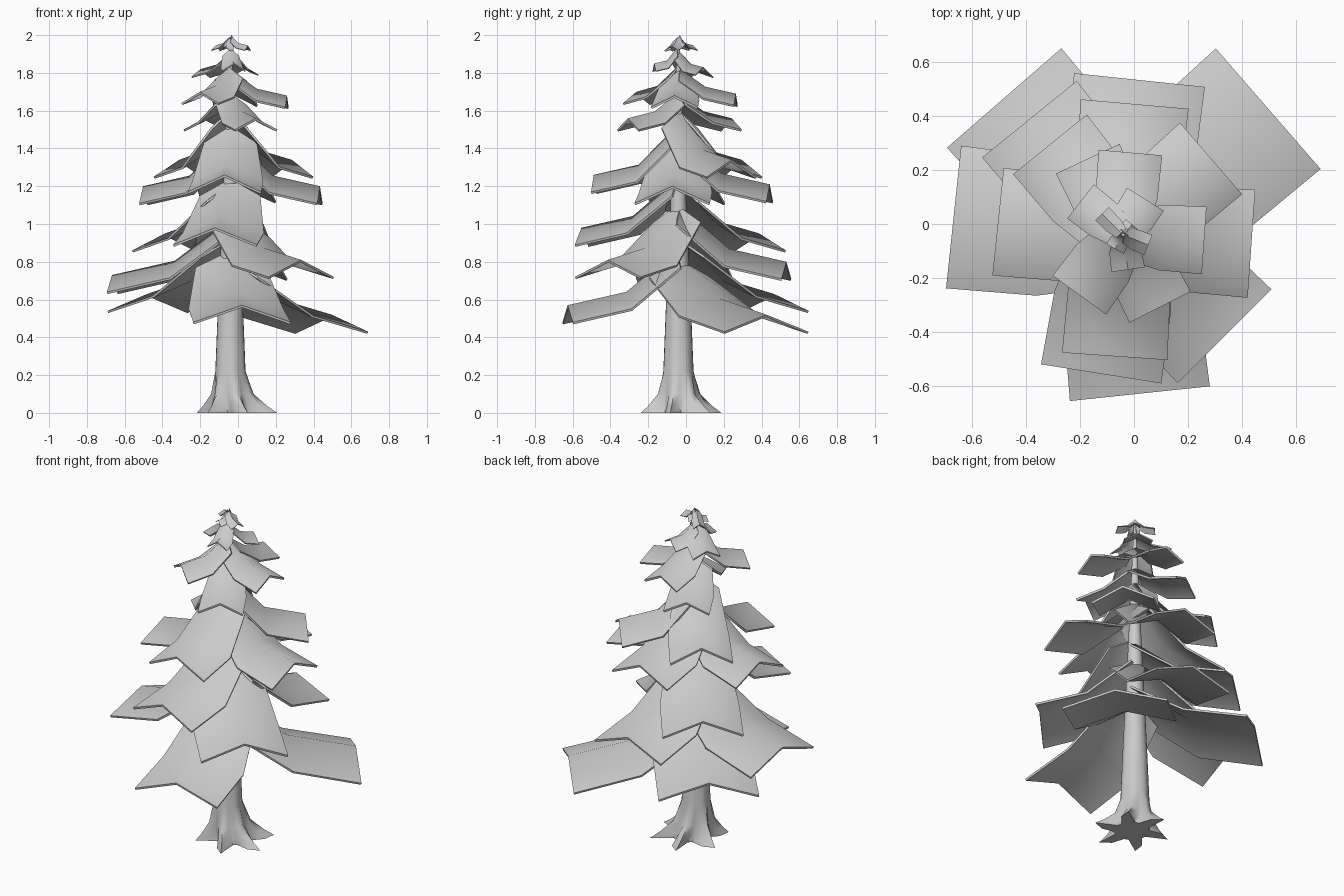
import bpy
import bmesh
from math import sin, cos, radians, pi

cube = bpy.data.objects.get("Cube")
if cube:
    bpy.data.objects.remove(cube, do_unlink=True)

grey = bpy.data.materials.new("plain grey")
grey.use_nodes = True
COLOUR = (0.6, 0.6, 0.6, 1)
grey.diffuse_color = COLOUR
grey.node_tree.nodes["Principled BSDF"].inputs["Base Color"].default_value = COLOUR

AXIS = -0.04  # trunk axis in x and y


def finish(name, bm, angle):
    bmesh.ops.recalc_face_normals(bm, faces=bm.faces)
    mesh = bpy.data.meshes.new(name)
    bm.to_mesh(mesh)
    bm.free()
    mesh.materials.append(grey)
    obj = bpy.data.objects.new(name, mesh)
    bpy.context.collection.objects.link(obj)
    bpy.ops.object.select_all(action='DESELECT')
    obj.select_set(True)
    bpy.context.view_layer.objects.active = obj
    bpy.ops.object.shade_smooth_by_angle(angle=radians(angle))
    return obj


def branch(name, heading, reach, half, z, drop, rise):
    """Bent sheet with a ridge; z is the height of the drooping outer corners."""
    bm = bmesh.new()
    a = radians(heading)
    crest = z + drop
    # radius, half width and ridge height from trunk to tip
    rows = [(0.01, half * 0.72, crest + rise),
            (reach * 0.47, half * 0.97, crest + reach * 0.12),
            (reach, half, crest)]
    grid = []
    for r, w, h in rows:
        row = []
        for s in (-1, 0, 1):
            x = AXIS + r * cos(a) - s * w * sin(a)
            y = AXIS + r * sin(a) + s * w * cos(a)
            row.append(bm.verts.new((x, y, h - drop * abs(s))))
        grid.append(row)
    for i in range(2):
        for j in range(2):
            bm.faces.new((grid[i][j], grid[i + 1][j],
                          grid[i + 1][j + 1], grid[i][j + 1]))
    bmesh.ops.recalc_face_normals(bm, faces=bm.faces)
    if sum(f.normal.z for f in bm.faces) < 0:
        bmesh.ops.reverse_faces(bm, faces=bm.faces)
    bmesh.ops.solidify(bm, geom=bm.faces[:], thickness=min(0.012, reach * 0.04))
    return finish(name, bm, 60)


# Trunk with a star of six roots
bm = bmesh.new()
SIDES = 24
# height, base radius, root length, axis shift
profile = [(0, 0.13, 0.11, 0.035), (0.035, 0.12, 0.07, 0.025),
           (0.1, 0.1, 0.02, 0.01), (0.22, 0.08, 0, 0), (0.55, 0.067, 0, 0),
           (1.1, 0.042, 0, 0), (1.6, 0.022, 0, 0), (1.97, 0.006, 0, 0)]
rings = []
for z, r, root, shift in profile:
    ring = []
    for k in range(SIDES):
        a = 2 * pi * k / SIDES
        lobe = max(0, cos(6 * (a + radians(80)))) * 1.3 - 0.3
        rad = r + root * lobe
        ring.append(bm.verts.new((AXIS + shift + rad * cos(a),
                                  AXIS + shift * 0.4 + rad * sin(a), z)))
    rings.append(ring)
for low, high in zip(rings, rings[1:]):
    for k in range(SIDES):
        n = (k + 1) % SIDES
        bm.faces.new((low[k], low[n], high[n], high[k]))
bm.faces.new(rings[0][::-1])
bm.faces.new(rings[-1])
finish("trunk", bm, 50)

# Branches by tier: heading, reach, half width, corner height
tiers = {
    "lower": (0.09, 0.29, [
        (41, 0.71, 0.295, 0.43), (131, 0.67, 0.28, 0.54),
        (174, 0.63, 0.265, 0.64), (-84, 0.59, 0.26, 0.48),
        (84, 0.575, 0.243, 0.71), (-45, 0.53, 0.245, 0.72)]),
    "middle": (0.09, 0.26, [
        (-99, 0.52, 0.225, 0.89), (129, 0.55, 0.225, 0.86),
        (-4, 0.475, 0.2, 1.11), (174, 0.465, 0.2, 1.11),
        (85, 0.485, 0.2, 1.12), (-94, 0.45, 0.195, 1.17),
        (41, 0.43, 0.175, 1.25), (129, 0.43, 0.175, 1.25)]),
    "upper": (0.06, 0.13, [
        (-4, 0.3, 0.125, 1.62), (85, 0.305, 0.118, 1.63),
        (115, 0.31, 0.13, 1.5), (-126, 0.275, 0.122, 1.64),
        (-63, 0.3, 0.127, 1.5)]),
    "high": (0.04, 0.08, [
        (142, 0.2, 0.08, 1.78), (58, 0.155, 0.08, 1.79),
        (-82, 0.13, 0.062, 1.81)]),
    "crown": (0.025, 0.045, [
        (-120, 0.06, 0.037, 1.915), (-22, 0.1, 0.04, 1.92),
        (135, 0.11, 0.035, 1.92), (50, 0.05, 0.03, 1.93)]),
}
for tier, (drop, rise, items) in tiers.items():
    for i, (heading, reach, half, z) in enumerate(items, 1):
        branch(f"{tier}_branch_{i}", heading, reach, half, z, drop, rise)
